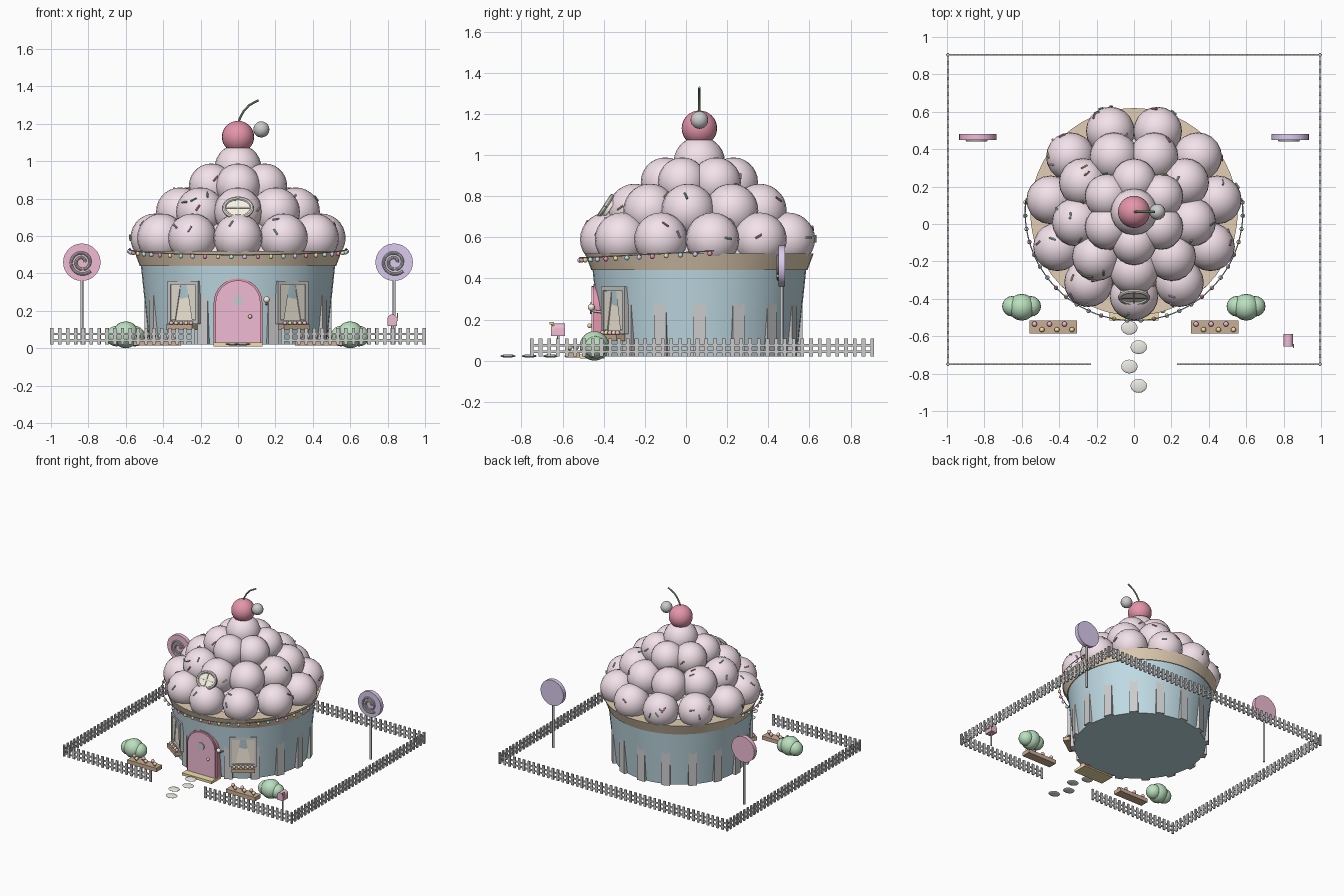
import bpy, bmesh, math, random
from mathutils import Matrix, Vector
from math import sin, cos, pi, radians

if "Cube" in bpy.data.objects:
    bpy.data.objects.remove(bpy.data.objects["Cube"])

random.seed(4)
CY = 0.065  # house axis
mats = {}
COL = dict(pink=(.87, .5, .66), frost=(.9, .76, .82), blue=(.52, .70, .77), tan=(.76, .62, .46),
           red=(.78, .3, .4), green=(.5, .75, .52), stem=(.3, .5, .3), purple=(.7, .6, .85),
           cream=(.96, .9, .76), brown=(.6, .43, .3), gold=(.88, .74, .4), curtain=(.8, .76, .66),
           mint=(.5, .8, .75), stone=(.84, .83, .78))


def finish(name, bm, color=None, smooth=True):
    bmesh.ops.recalc_face_normals(bm, faces=bm.faces[:])
    me = bpy.data.meshes.new(name)
    bm.to_mesh(me)
    bm.free()
    ob = bpy.data.objects.new(name, me)
    bpy.context.collection.objects.link(ob)
    if color:
        if color not in mats:
            mats[color] = bpy.data.materials.new(color)
            mats[color].diffuse_color = (*COL[color], 1)
        me.materials.append(mats[color])
    if smooth:
        bpy.ops.object.select_all(action='DESELECT')
        ob.select_set(True)
        bpy.context.view_layer.objects.active = ob
        bpy.ops.object.shade_smooth_by_angle(angle=radians(40))
    return ob


def box(bm, c, s, M=Matrix()):
    bmesh.ops.create_cube(bm, size=1, matrix=M @ Matrix.Translation(c) @ Matrix.Diagonal((*s, 1)))


def ball(bm, c, r, u=16, v=10):
    s = r if isinstance(r, tuple) else (r, r, r)
    bmesh.ops.create_uvsphere(bm, u_segments=u, v_segments=v, radius=1,
                              matrix=Matrix.Translation(c) @ Matrix.Diagonal((*s, 1)))


def rod(bm, p, q, r1, r2=None, n=12):
    p, q = Vector(p), Vector(q)
    d = q - p
    M = Matrix.Translation((p + q) / 2) @ d.to_track_quat('Z', 'Y').to_matrix().to_4x4()
    bmesh.ops.create_cone(bm, cap_ends=True, segments=n, radius1=r1,
                          radius2=r1 if r2 is None else r2, depth=d.length, matrix=M)


def arch(bm, cx, w, z0, zc, y0, y1):
    pts = [(cx - w, z0), (cx + w, z0)] + [(cx + w * cos(t * pi / 16), zc + w * sin(t * pi / 16)) for t in range(17)]
    f = bm.faces.new([bm.verts.new((x, y0, z)) for x, z in pts])
    g = bmesh.ops.extrude_face_region(bm, geom=[f])['geom']
    bmesh.ops.translate(bm, vec=(0, y1 - y0, 0), verts=[e for e in g if isinstance(e, bmesh.types.BMVert)])


def tube(name, pts, r, color=None):
    cu = bpy.data.curves.new(name, 'CURVE')
    cu.dimensions, cu.bevel_depth, cu.bevel_resolution, cu.use_fill_caps = '3D', r, 2, True
    sp = cu.splines.new('POLY')
    sp.points.add(len(pts) - 1)
    for p, c in zip(sp.points, pts):
        p.co = (*c, 1)
    tmp = bpy.data.objects.new(name, cu)
    bm = bmesh.new()
    bm.from_mesh(tmp.to_mesh())
    tmp.to_mesh_clear()
    bpy.data.objects.remove(tmp)
    finish(name, bm, color)


def around(a):  # frame at house axis whose -y points outward at angle a from the front
    return Matrix.Translation((0, CY, 0)) @ Matrix.Rotation(a, 4, 'Z')


# cup wall, pleats and rim
bm = bmesh.new(); rod(bm, (0, CY, .02), (0, CY, .45), .475, .52, 48)
finish('cup_wall', bm, 'blue')
bm = bmesh.new()
for i in range(16):
    box(bm, (0, -.478, .18), (.062, .045, .32), around(i * pi / 8))
finish('cup_pleats', bm, None, False)
bm = bmesh.new(); rod(bm, (0, CY, .44), (0, CY, .52), .525, .555, 48)
finish('cup_rim', bm, 'tan')

# frosting tiers: count, ring radius, height, ball radius
balls = []
for n, R, z, r in [(11, .45, .59, .13), (9, .313, .73, .13), (6, .165, .868, .12), (1, 0, .965, .125)]:
    for i in range(n):
        balls.append((around(i * 2 * pi / n) @ Vector((0, -R, z)), r))
bm = bmesh.new()
for c, r in balls:
    ball(bm, c, r, 20, 14)
finish('frosting', bm, 'frost')
bm = bmesh.new(); rod(bm, (0, CY, .5), (0, CY, .95), .46, .1, 32)
finish('frosting_core', bm, 'frost')

# sprinkles lying on exposed frosting
sets = {k: bmesh.new() for k in ('gold', 'mint', 'purple', 'red', 'stem')}
made = 0
while made < 45:
    c, r = random.choice(balls[:-1])
    d = Vector((c.x, c.y - CY, 0)).normalized() * .8 + Vector([random.uniform(-1, 1) for _ in range(3)])
    d.z = abs(d.z)
    p = c + d.normalized() * (r + .002)
    if any((p - o).length < s for o, s in balls):
        continue
    t = d.cross(Vector([random.uniform(-1, 1) for _ in range(3)])).normalized() * .018
    rod(sets[list(sets)[made % 5]], p - t, p + t, .005, n=8)
    made += 1
for k, b in sets.items():
    finish('sprinkles_' + k, b, k)

# cherry, stem, sugar pearl
bm = bmesh.new(); ball(bm, (0, CY, 1.13), .086, 24, 16)
finish('cherry', bm, 'red')
tube('cherry_stem', [(0, CY, 1.2), (.012, CY, 1.235), (.03, CY, 1.267), (.06, CY, 1.3), (.11, CY, 1.327)], .006, 'stem')
bm = bmesh.new(); ball(bm, (.125, CY, 1.17), .043)
finish('sugar_pearl', bm)

# string of lights round the front
def light(a):
    return around(a) @ Vector((0, -.582, .5 + .03 * (1 - cos(a))))
tube('light_string', [light(radians(-97 + i * 194 / 48)) for i in range(49)], .003)
for j, k in enumerate(('gold', 'mint', 'purple', 'red')):
    bm = bmesh.new()
    for i in range(j, 28, 4):
        ball(bm, light(radians(-95 + i * 190 / 27)) - Vector((0, 0, .012)), .012, 10, 8)
    finish('lights_' + k, bm, k)

# door, window, knob, step, lantern
bm = bmesh.new(); arch(bm, 0, .13, .02, .243, -.45, -.37)
finish('door_frame', bm, 'red')
bm = bmesh.new(); arch(bm, 0, .12, .022, .243, -.46, -.38)
finish('door', bm, 'pink')
bm = bmesh.new(); rod(bm, (0, -.455, .255), (0, -.467, .255), .028, n=24)
finish('door_porthole', bm)
bm = bmesh.new(); ball(bm, (.065, -.468, .17), .011)
finish('door_knob', bm, 'gold')
bm = bmesh.new(); box(bm, (0, -.455, .02), (.26, .12, .02))
finish('doorstep', bm, 'gold', False)
bm = bmesh.new(); ball(bm, (.153, -.46, .26), .017)
finish('lantern', bm, 'cream')
bm = bmesh.new(); rod(bm, (.153, -.4, .235), (.153, -.46, .243), .006)
finish('lantern_bracket', bm)

# side windows with curtains and flower shelves
frame, glass, cur, shelf = (bmesh.new() for _ in range(4))
fl = [bmesh.new(), bmesh.new()]
for s in (-1, 1):
    M = around(s * radians(35))
    for x in (-.09, .09):
        box(frame, (x, -.495, .245), (.018, .04, .23), M)
    for z in (.139, .351):
        box(frame, (0, -.495, z), (.198, .04, .018), M)
    box(glass, (0, -.48, .245), (.17, .04, .2), M)
    for k in (-1, 1):
        tri = [cur.verts.new(M @ Vector((k * x, y, z))) for y in (-.502, -.508)
               for x, z in ((.082, .34), (.02, .34), (.055, .15), (.082, .15))]
        for q in ((0, 1, 2, 3), (4, 5, 6, 7), (0, 1, 5, 4), (1, 2, 6, 5), (2, 3, 7, 6), (3, 0, 4, 7)):
            cur.faces.new([tri[i] for i in q])
    box(shelf, (0, -.525, .112), (.17, .05, .03), M)
    for i in range(5):
        ball(fl[i % 2], M @ Vector((-.064 + .032 * i, -.53, .135)), .012, 10, 8)

# ground planters with flowers on stems
stems = bmesh.new()
for s in (-1, 1):
    box(shelf, (s * .432, -.55, .03), (.255, .07, .03))
    for i in range(6):
        p = Vector((s * .432 - .1 + .04 * i, -.55 + .015 * (-1) ** i, .065))
        rod(stems, p - Vector((0, 0, .025)), p, .003, n=6)
        ball(fl[i % 2], p, .014, 10, 8)
finish('window_frames', frame, None, False)
finish('window_glass', glass, 'cream', False)
finish('curtains', cur, 'curtain', False)
finish('flower_boxes', shelf, 'brown', False)
finish('flower_stems', stems, 'stem')
finish('flowers_pink', fl[0], 'pink')
finish('flowers_gold', fl[1], 'gold')

# round attic window, tilted back on the frosting
T = Matrix.Translation((0, -.392, .75)) @ Matrix.Rotation(radians(57), 4, 'X')
tube('attic_frame', [T @ Vector((.075 * cos(i * pi / 16), .06 * sin(i * pi / 16), 0)) for i in range(33)], .011, 'stone')
bm = bmesh.new()
bmesh.ops.create_cone(bm, cap_ends=True, segments=32, radius1=.075, radius2=.075, depth=.03,
                      matrix=T @ Matrix.Translation((0, 0, -.013)) @ Matrix.Diagonal((1, .8, 1, 1)))
finish('attic_glass', bm, 'cream')
bm = bmesh.new(); box(bm, (0, 0, .002), (.15, .007, .01), T); box(bm, (0, 0, .002), (.007, .12, .01), T)
finish('attic_bars', bm, None, False)

# bushes and stepping stones
bm = bmesh.new()
for s in (-1, 1):
    ball(bm, (s * .6, -.445, .072), .072)
    ball(bm, (s * .6 - .05, -.44, .065), .055)
    ball(bm, (s * .6 + .048, -.44, .065), .055)
finish('bushes', bm, 'green')
bm = bmesh.new()
for i in range(4):
    ball(bm, (.025 * (-1) ** (i + 1), -.555 - .1035 * i, .023), (.044, .037, .008))
finish('stepping_stones', bm, 'stone')

# picket fence with a gate gap
bm = bmesh.new()
for p, q in [((-.995, .905), (.995, .905)), ((-.995, -.75), (-.995, .905)), ((.995, -.75), (.995, .905)),
             ((-.995, -.75), (-.24, -.75)), ((.24, -.75), (.995, -.75))]:
    p, q = Vector((*p, 0)), Vector((*q, 0))
    d = q - p
    M = Matrix.Translation(p) @ Matrix.Rotation(math.atan2(d.y, d.x), 4, 'Z')
    for z in (.043, .076):
        box(bm, (d.length / 2, 0, z), (d.length, .006, .012), M)
    n = round(d.length / .042)
    for i in range(n + 1):
        box(bm, (d.length * i / n, 0, .064), (.018, .01, .088), M)
finish('picket_fence', bm, None, False)

# lollipops
sticks = bmesh.new()
for s, k in ((-1, 'pink'), (1, 'purple')):
    x = s * .835
    rod(sticks, (x, .465, .02), (x, .465, .38), .008)
    bm = bmesh.new(); rod(bm, (x, .45, .46), (x, .482, .46), .1, n=32)
    finish('lollipop_' + k, bm, k)
    tube('lollipop_swirl_' + k, [(x + (.018 + .052 * t / 48) * cos(t * pi / 12), .448,
         .46 + (.018 + .052 * t / 48) * sin(t * pi / 12)) for t in range(46)], .008)
finish('lollipop_sticks', sticks)

# mailbox
bm = bmesh.new(); arch(bm, .825, .026, .12, .155, -.655, -.588)
finish('mailbox', bm, 'pink')
bm = bmesh.new(); rod(bm, (.825, -.62, .02), (.825, -.62, .13), .006)
finish('mailbox_post', bm)
bm = bmesh.new(); box(bm, (.853, -.645, .165), (.005, .006, .04)); box(bm, (.853, -.652, .182), (.005, .022, .014))
finish('mailbox_flag', bm, 'gold', False)

for m in bpy.data.materials:
    if m.users and not m.is_grease_pencil:
        m.use_nodes = True
        m.node_tree.nodes["Principled BSDF"].inputs["Base Color"].default_value = m.diffuse_color
